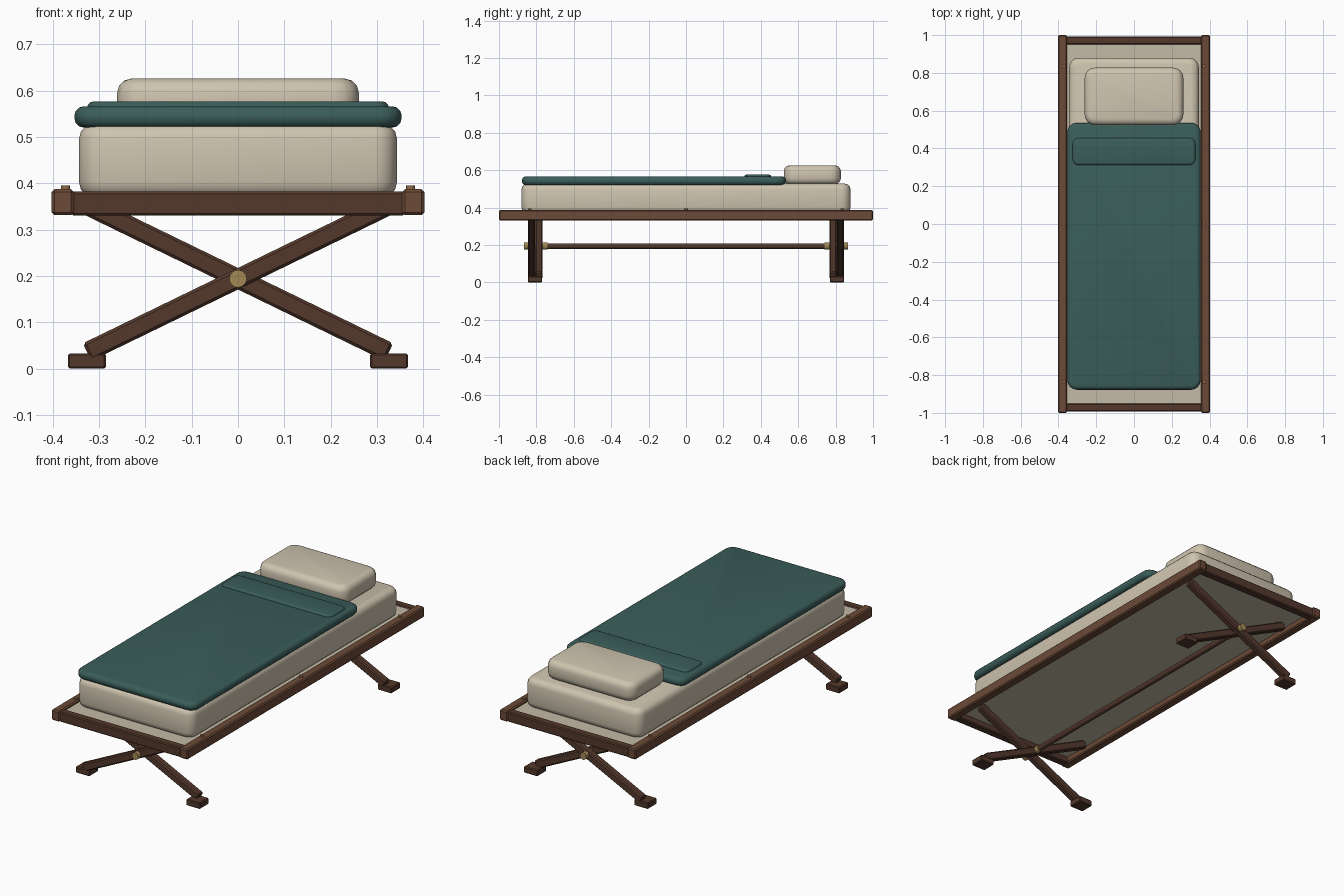
import bpy, bmesh, math
from mathutils import Matrix, Vector

if "Cube" in bpy.data.objects:
    bpy.data.objects.remove(bpy.data.objects["Cube"])


def material(name, rgb):
    m = bpy.data.materials.new(name)
    m.diffuse_color = (*rgb, 1)
    m.use_nodes = True
    m.node_tree.nodes["Principled BSDF"].inputs["Base Color"].default_value = m.diffuse_color
    return m


RAIL = material("rail_wood", (0.15, 0.068, 0.038))
WOOD = material("dark_wood", (0.088, 0.040, 0.025))
BRASS = material("brass", (0.36, 0.25, 0.09))
COPPER = material("copper", (0.28, 0.14, 0.06))
CLOTH = material("cream_cloth", (0.62, 0.55, 0.43))
CANVAS = material("canvas", (0.55, 0.49, 0.38))
TEAL = material("teal_blanket", (0.042, 0.11, 0.10))


def finish(name, bm, mat, smooth=None):
    bmesh.ops.recalc_face_normals(bm, faces=bm.faces)
    me = bpy.data.meshes.new(name)
    bm.to_mesh(me)
    bm.free()
    me.materials.append(mat)
    ob = bpy.data.objects.new(name, me)
    bpy.context.collection.objects.link(ob)
    if smooth:
        bpy.context.view_layer.objects.active = ob
        ob.select_set(True)
        bpy.ops.object.shade_smooth_by_angle(angle=math.radians(smooth))
        ob.select_set(False)
    return ob


def cube(size):
    bm = bmesh.new()
    bmesh.ops.create_cube(bm, size=1)
    bmesh.ops.scale(bm, vec=size, verts=bm.verts)
    return bm


def beam(name, lo, hi, mat, bevel=0.005, rot=0.0):
    """Bevelled timber between two corners, optionally turned about y."""
    lo, hi = Vector(lo), Vector(hi)
    bm = cube(hi - lo)
    if bevel:
        bmesh.ops.bevel(bm, geom=bm.edges[:], offset=bevel, segments=1,
                        affect='EDGES', profile=0.5)
    bm.transform(Matrix.Translation((lo + hi) / 2) @ Matrix.Rotation(rot, 4, 'Y'))
    return finish(name, bm, mat)


def cushion(name, lo, hi, mat, corner, edge):
    """Soft slab: rounded plan corners, then rolled top and bottom edges."""
    lo, hi = Vector(lo), Vector(hi)
    bm = cube(hi - lo)
    upright = [e for e in bm.edges
               if abs(e.verts[0].co.z - e.verts[1].co.z) > 1e-4]
    bmesh.ops.bevel(bm, geom=upright, offset=corner, segments=4,
                    affect='EDGES', profile=0.5)
    rims = [e for e in bm.edges
            if abs(e.verts[0].co.z - e.verts[1].co.z) < 1e-4]
    bmesh.ops.bevel(bm, geom=rims, offset=edge, segments=3,
                    affect='EDGES', profile=0.5)
    bm.transform(Matrix.Translation((lo + hi) / 2))
    return finish(name, bm, mat, 40)


def rod(name, centre, radius, length, axis, mat, sides=16):
    bm = bmesh.new()
    bmesh.ops.create_cone(bm, cap_ends=True, segments=sides, radius1=radius,
                          radius2=radius, depth=length)
    turn = Matrix.Rotation(math.pi / 2, 4, 'X') if axis == 'Y' else Matrix()
    bm.transform(Matrix.Translation(centre) @ turn)
    return finish(name, bm, mat, 40)


# Frame rails and canvas
for s, side in ((-1, "left"), (1, "right")):
    x0, x1 = sorted((s * 0.354, s * 0.402))
    beam(f"{side}_rail", (x0, -1, 0.331), (x1, 1, 0.387), RAIL, 0.006)
    for i, y in enumerate((-0.835, 0, 0.835)):
        rod(f"{side}_rivet_{i}", (s * 0.372, y, 0.385), 0.01, 0.02, 'Z', COPPER, 12)
for s, end in ((-1, "front"), (1, "back")):
    y0, y1 = sorted((s * 0.95, s * 0.993))
    beam(f"{end}_rail", (-0.36, y0, 0.330), (0.36, y1, 0.382), WOOD)
beam("canvas", (-0.358, -0.955, 0.362), (0.358, 0.955, 0.376), CANVAS, 0)

# Crossed legs, feet and pivot bolts
PIVOT = 0.194
LEAN = math.atan2(0.158, 0.325)
HALF = 0.362
for s, end in ((-1, "front"), (1, "back")):
    for lean, dy, leg in ((-LEAN, 0.826, "outer"), (LEAN, 0.787, "inner")):
        y = s * dy
        beam(f"{end}_{leg}_leg", (-HALF, y - 0.0195, PIVOT - 0.021),
             (HALF, y + 0.0195, PIVOT + 0.021), WOOD, 0.006, lean)
    for t, side in ((-1, "left"), (1, "right")):
        x, y = t * 0.326, s * 0.807
        beam(f"{end}_{side}_foot", (x - 0.041, y - 0.038, 0),
             (x + 0.041, y + 0.038, 0.033), WOOD, 0.004)
    rod(f"{end}_pivot_bolt", (0, s * 0.804, PIVOT), 0.019, 0.126, 'Y', BRASS)
rod("stretcher", (0, 0, PIVOT), 0.015, 1.56, 'Y', WOOD)

# Bedding
cushion("mattress", (-0.343, -0.88, 0.37), (0.343, 0.88, 0.528), CLOTH, 0.05, 0.032)
cushion("pillow", (-0.261, 0.523, 0.524), (0.261, 0.828, 0.626), CLOTH, 0.055, 0.032)
cushion("blanket", (-0.353, -0.877, 0.52), (0.353, 0.535, 0.566), TEAL, 0.05, 0.02)
cushion("blanket_fold", (-0.325, 0.312, 0.545), (0.325, 0.455, 0.576), TEAL, 0.03, 0.012)
